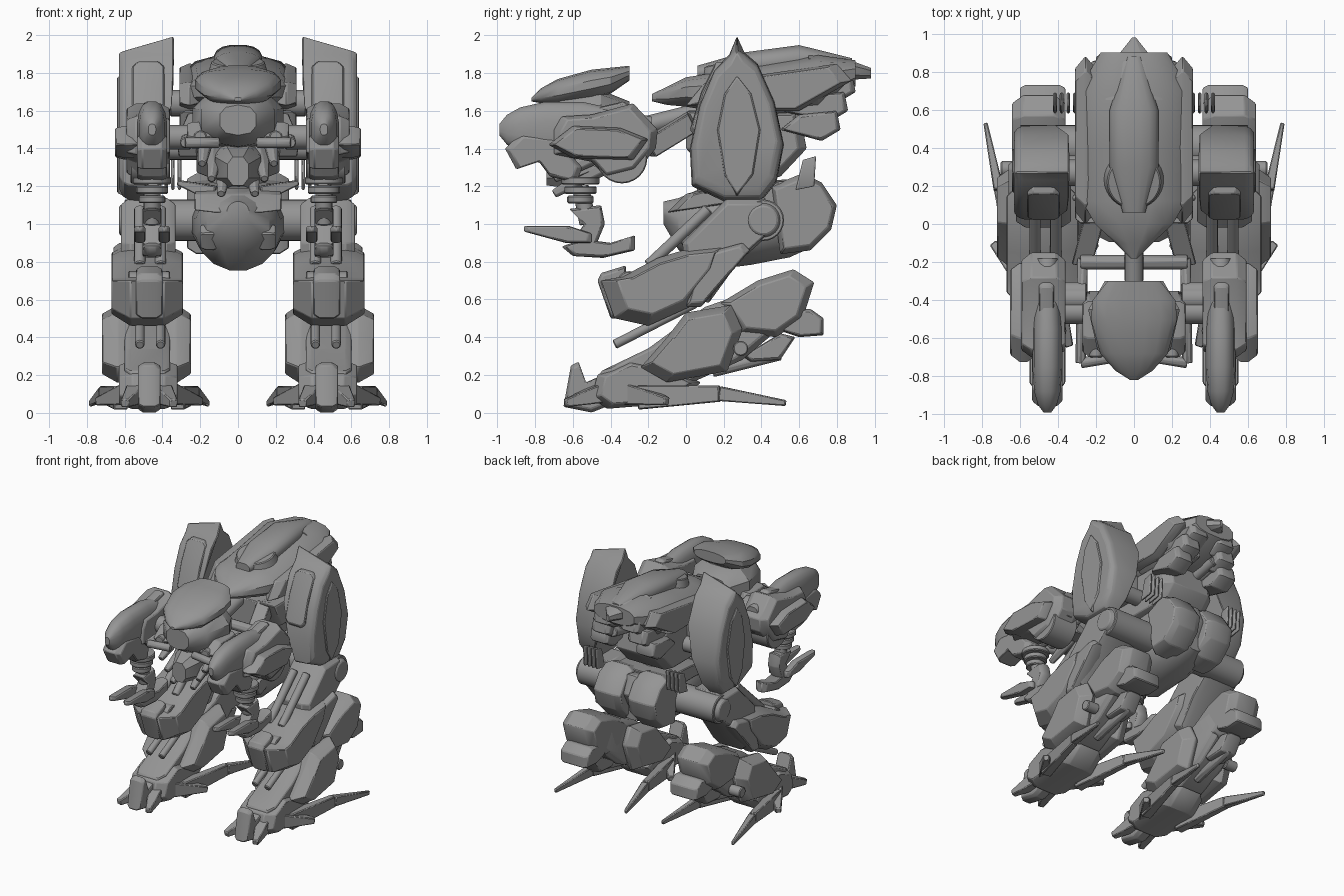
import bpy, bmesh, math
from mathutils import Vector, Matrix

cube = bpy.data.objects.get("Cube")
if cube:
    bpy.data.objects.remove(cube, do_unlink=True)

GREY = (.3, .3, .3, 1)
metal = bpy.data.materials.new("grey_metal")
metal.use_nodes = True
metal.diffuse_color = GREY
for node in metal.node_tree.nodes:
    if node.type == 'BSDF_PRINCIPLED':
        node.inputs["Base Color"].default_value = GREY


def finish(name, bm, mirror, bevel=.006):
    """Turn a bmesh into a shaded object, mirrored across x where asked."""
    bmesh.ops.recalc_face_normals(bm, faces=bm.faces)
    mesh = bpy.data.meshes.new(name)
    bm.to_mesh(mesh)
    bm.free()
    mesh.materials.append(metal)
    obj = bpy.data.objects.new(name, mesh)
    bpy.context.collection.objects.link(obj)
    bpy.ops.object.select_all(action='DESELECT')
    obj.select_set(True)
    bpy.context.view_layer.objects.active = obj
    bpy.ops.object.shade_smooth_by_angle(angle=math.radians(32))
    if mirror:
        obj.modifiers.new("mirror", 'MIRROR').use_mirror_merge = False
    if bevel:
        edge = obj.modifiers.new("soft_edges", 'BEVEL')
        edge.width = bevel
        edge.segments = 1
        edge.limit_method = 'ANGLE'


def skin(name, loops, mirror, bevel=.006):
    """Bridge a row of equal point loops and cap both ends."""
    bm = bmesh.new()
    rings = [[bm.verts.new(point) for point in loop] for loop in loops]
    count = len(rings[0])
    for a, b in zip(rings, rings[1:]):
        for i in range(count):
            j = (i + 1) % count
            bm.faces.new((a[i], a[j], b[j], b[i]))
    bm.faces.new(rings[0])
    bm.faces.new(rings[-1])
    finish(name, bm, mirror, bevel)


def prism(name, outline, rings, mirror=True, warp=Vector):
    """Sweep a side outline (y, z) along x; each ring is (x, scale)."""
    centre = sum((Vector(p) for p in outline), Vector((0, 0))) / len(outline)
    loops = []
    for x, scale in rings:
        flat = [centre.lerp(Vector(p), scale) for p in outline]
        loops.append([warp(Vector((x, p.x, p.y))) for p in flat])
    skin(name, loops, mirror)


def slab(name, outline, x0, x1, chamfer=.03, shrink=.86, mirror=True):
    """Side outline with chamfered flanks."""
    rings = [(x0, shrink), (x0 + chamfer, 1), (x1 - chamfer, 1), (x1, shrink)]
    prism(name, outline, rings, mirror)


def loft(name, stations, x=0, sides=16, power=.8, mirror=False):
    """Rounded hull along y; each station is (y, z, half width, half height)."""
    def bend(v):
        return math.copysign(abs(v) ** power, v)
    turns = [math.tau * (i + .5) / sides for i in range(sides)]
    loops = [[(x + w * bend(math.cos(t)), y, z + h * bend(math.sin(t))) for t in turns]
             for y, z, w, h in stations]
    skin(name, loops, mirror, 0)


def rod(name, start, end, r0, r1=None, sides=16, flat=1, mirror=True):
    """Round or square tapered bar between two points."""
    start, end = Vector(start), Vector(end)
    axis = end - start
    turn = axis.to_track_quat('Z', 'Y').to_matrix().to_4x4()
    place = Matrix.Translation((start + end) / 2) @ turn @ Matrix.Diagonal((flat, 1, 1, 1))
    if sides == 4:
        place = place @ Matrix.Rotation(math.pi / 4, 4, 'Z')
    bm = bmesh.new()
    bmesh.ops.create_cone(bm, cap_ends=True, segments=sides, radius1=r0,
                          radius2=r0 if r1 is None else r1, depth=axis.length, matrix=place)
    finish(name, bm, mirror)


def axle(name, centre, x0, x1, radius, end_radius=None):
    """Round bar lying along x through a side position (y, z)."""
    rod(name, (x0, *centre), (x1, *centre), radius, end_radius, sides=24)


# Upper body: hull, canopy, hatch and tail
loft("body_hull", [(-.18, 1.67, .02, .02), (-.1, 1.68, .1, .05), (0, 1.7, .21, .08),
                   (.12, 1.7, .28, .1), (.4, 1.7, .29, .15), (.7, 1.74, .3, .16),
                   (.9, 1.8, .18, .07)], sides=12)
loft("body_canopy", [(.06, 1.8, .06, .04), (.3, 1.84, .13, .07), (.6, 1.87, .13, .08),
                     (.88, 1.85, .04, .03)])
rod("top_hatch", (0, .24, 1.76), (0, .22, 1.86), .17, .14, sides=32, mirror=False)
loft("tail_spike", [(.65, 1.85, .16, .06), (.85, 1.82, .12, .06), (.98, 1.8, .01, .03)], sides=8)
slab("hull_side_armour", [(0, 1.63), (.1, 1.75), (.8, 1.85), (.88, 1.76), (.6, 1.6), (.3, 1.6)],
     .2, .31, .05)
for i in range(3):
    drop, inward = .1 * i, .04 * i
    slab("tail_feather", [(.5, 1.7 - drop), (.6, 1.78 - drop), (.88 - inward, 1.8 - drop),
                          (.9 - inward, 1.7 - drop), (.8 - inward, 1.64 - drop)],
         .04 + inward, .2 + inward)
    rod("exhaust_pipe", (.08 + inward, .3, 1.5), (.08 + inward, .8, 1.6), .035)
slab("chest", [(0, 1.6), (.6, 1.6), (.64, 1.4), (.5, 1.25), (.15, 1.25), (0, 1.4)],
     -.22, .22, .06, mirror=False)
slab("chest_side_block", [(0, 1.6), (.3, 1.6), (.3, 1.4), (.1, 1.4)], .16, .31)
axle("shoulder_axle", (.27, 1.64), .15, .36, .07)
axle("shield_hinge", (.3, 1.4), .2, .42, .06)
rod("waist", (0, .35, 1.1), (0, .3, 1.3), .17, .14, mirror=False)

# Shoulder shields
LEAF = [(.27, 2), (.23, 1.9), (.15, 1.82), (.07, 1.63), (.02, 1.4), (.03, 1.2), (.2, 1.12),
        (.4, 1.12), (.48, 1.22), (.52, 1.42), (.47, 1.65), (.38, 1.85), (.31, 1.91)]


def trim_shield(p):
    """Narrow the lower inside and slope the top down towards the outside."""
    inner = .34 + max(0, 1.65 - p.z) * .3
    return Vector((max(p.x, inner), p.y, min(p.z, 2.1 - .3 * p.x)))


prism("shoulder_shield", LEAF, [(.34, 1), (.58, .98), (.61, .94), (.63, .84)], warp=trim_shield)
prism("shield_face_plate", [(.27, 1.8), (.2, 1.7), (.16, 1.5), (.2, 1.25), (.27, 1.14),
                            (.36, 1.25), (.4, 1.5), (.35, 1.7)], [(.6, 1), (.64, .94)])
slab("shield_front_plate", [(.02, 1.5), (.08, 1.7), (.16, 1.86), (.2, 1.86), (.1, 1.4)], .39, .56)

# Head pod, its frame and the neck
loft("head_visor", [(-.82, 1.66, .02, .01), (-.77, 1.68, .1, .04), (-.68, 1.7, .18, .07),
                    (-.5, 1.74, .23, .08), (-.4, 1.76, .22, .07), (-.3, 1.8, .14, .04)])
loft("head_core", [(-.76, 1.55, .1, .08), (-.66, 1.55, .2, .14), (-.45, 1.55, .25, .16),
                   (-.3, 1.55, .16, .1)], sides=10)
slab("head_side_pod", [(-.7, 1.46), (-.6, 1.54), (-.4, 1.54), (-.35, 1.4), (-.6, 1.4)], .13, .27)
rod("head_lamp", (.2, -.6, 1.46), (.2, -.7, 1.46), .035)
loft("jaw", [(-.74, 1.28, .06, .08), (-.6, 1.3, .13, .12), (-.3, 1.4, .1, .08)], sides=8)
for i in range(3):
    x, z = .07 + .05 * i, 1.16 + .08 * i
    rod("jaw_fang", (x, -.45, z + .14), (x + .02, -.7, z), .05, .025, sides=6)
FRAME_CORNER = (.28, -.73, 1.43)
rod("frame_side_bar", (.27, -.18, 1.47), FRAME_CORNER, .03, sides=8)
rod("frame_front_bar", FRAME_CORNER, (.1, -.7, 1.43), .03, sides=8)
rod("frame_cross_bar", (-.28, -.2, 1.48), (.28, -.2, 1.48), .04, sides=8, mirror=False)
rod("neck", (0, -.3, 1.5), (0, .1, 1.6), .05, mirror=False)
rod("arm_strut", (.27, -.2, 1.4), (.2, .06, 1.56), .075, sides=4)
for i in range(4):
    axle("arm_coupling", (-.46 + .035 * i, 1.46), .25, .42, .05 if i % 2 else .065)

# Arms
ARM_X = .455
loft("forearm_nose", [(-.99, 1.5, .02, .03), (-.95, 1.5, .05, .08), (-.88, 1.5, .07, .12),
                      (-.75, 1.5, .08, .15), (-.55, 1.5, .08, .15), (-.18, 1.47, .06, .1)],
     x=ARM_X, mirror=True)
slab("forearm_jaw", [(-.96, 1.4), (-.88, 1.48), (-.7, 1.46), (-.55, 1.3), (-.58, 1.22),
                     (-.72, 1.25), (-.78, 1.33), (-.9, 1.29)], ARM_X - .08, ARM_X + .08)
slab("arm_nacelle", [(-.7, 1.5), (-.66, 1.57), (-.5, 1.58), (-.28, 1.64), (-.15, 1.5), (-.16, 1.4),
                     (-.26, 1.28), (-.42, 1.24), (-.5, 1.33), (-.7, 1.37)], .36, .59, .05)
slab("arm_outer_plate", [(-.73, 1.42), (-.6, 1.52), (-.35, 1.51), (-.2, 1.45), (-.28, 1.34),
                         (-.6, 1.35)], .51, .65, .05)
axle("arm_wheel", (-.34, 1.35), .36, .57, .135)
slab("arm_top_fin", [(-.55, 1.6), (-.33, 1.65), (-.22, 1.56), (-.4, 1.55)], .42, .5, .02)

# Hands
for i in range(3):
    z = 1.25 - .05 * i
    rod("wrist_ring", (ARM_X, -.56, z), (ARM_X, -.56, z - .04), .1 - .015 * i)
rod("wrist_post", (ARM_X, -.56, 1.2), (ARM_X, -.52, 1), .045)
slab("palm", [(-.62, 1.08), (-.45, 1.1), (-.43, 1), (-.48, .88), (-.62, .88), (-.54, 1)],
     ARM_X - .05, ARM_X + .05)
for x in (.36, .49):
    slab("front_claw", [(-.86, .96), (-.86, .99), (-.62, .99), (-.5, .95), (-.5, .9), (-.64, .9)],
         x, x + .06, .02)
slab("rear_claw", [(-.66, .88), (-.55, .92), (-.4, .9), (-.27, .94), (-.27, .86), (-.44, .82),
                   (-.6, .83)], ARM_X - .05, ARM_X + .05)

# Pelvis and hips
loft("pelvis_bowl", [(-.12, 1.06, .06, .06), (-.04, 1, .17, .14), (.12, .98, .23, .23),
                     (.35, 1, .25, .22), (.55, 1, .22, .18), (.68, 1, .12, .12)], power=1)
slab("pelvis_collar", [(-.1, 1.06), (0, 1.16), (.25, 1.22), (.6, 1.24), (.6, 1.1), (.2, 1.1)],
     -.23, .23, .1, mirror=False)
rod("pelvis_wing", (.12, .1, 1.16), (.32, .14, 1.22), .06, .02, sides=4)
slab("pelvis_rear_block", [(.45, 1.2), (.62, 1.27), (.72, 1.22), (.8, 1.1), (.77, .97), (.66, .86),
                           (.5, .84)], .03, .27, .05)
slab("pelvis_rear_spine", [(.5, 1.2), (.68, 1.24), (.74, 1.1), (.66, .95), (.5, .9)],
     -.06, .06, mirror=False)
slab("pelvis_cheek", [(-.06, .95), (0, 1), (.1, 1), (.1, .9), (0, .86)], .1, .2)
HIP = (.41, 1.02)
axle("hip_barrel", HIP, .15, .6, .11)
axle("hip_cap", HIP, .58, .63, .1, .075)
for i in range(4):
    x = .3 + .035 * i
    slab("radiator_fin", [(.58, 1.18), (.62, 1.34), (.69, 1.36), (.68, 1.2)], x, x + .02, .004)

# Thighs and knees
LEG_X = .47
slab("thigh_upper", [(.46, .96), (.42, 1.14), (.22, 1.14), (-.02, .9), (.02, .62), (.12, .58),
                     (.28, .8)], .33, .62, .05)
slab("thigh_armour", [(-.45, .7), (-.38, .5), (-.2, .46), (.02, .56), (.2, .78), (.24, .9),
                      (.05, .88), (-.15, .82), (-.34, .72)], .29, .67, .1, .74)
slab("thigh_outer_plate", [(0, .56), (.08, .56), (.22, .72), (.34, .86), (.3, .9), (.08, .84)],
     .55, .66)
slab("knee_guard", [(-.47, .7), (-.45, .74), (-.32, .78), (-.3, .5), (-.4, .5)], .4, .54)
axle("knee_pin", (-.3, .68), .36, .58, .07)
for x in (LEG_X - .06, LEG_X + .05):
    rod("thigh_piston", (x, -.2, .78), (x, .12, 1.08), .03)
    rod("shin_piston", (x, -.38, .36), (x, .05, .58), .025)

# Lower legs
slab("shin_core", [(-.48, .1), (-.45, .22), (-.2, .34), (.1, .56), (.45, .68), (.56, .5), (.3, .28),
                   (-.1, .1)], .36, .6)
SHELL = [(-.24, .24), (-.1, .4), (0, .53), (.24, .57), (.3, .44), (.22, .22), (-.1, .16)]
slab("shin_outer_armour", SHELL, .55, .72, .08, .78)
slab("shin_inner_armour", SHELL, .25, .41, .07, .78)
slab("calf_block", [(.18, .58), (.38, .7), (.57, .76), (.68, .69), (.62, .5), (.48, .4), (.28, .42)],
     .36, .64, .06, .8)
slab("heel_block", [(.5, .54), (.66, .55), (.73, .5), (.73, .41), (.6, .4), (.48, .44)], .36, .6)
slab("heel_fairing", [(.3, .3), (.34, .27), (.5, .28), (.58, .4), (.5, .42)], .4, .54)
rod("heel_strut", (LEG_X, .14, .22), (LEG_X, .5, .31), .035, sides=8)
axle("ankle_bolt", (.29, .34), .6, .7, .04)

# Feet and toes
slab("foot_shell", [(-.5, .08), (-.47, .2), (-.3, .28), (-.1, .24), (.08, .16), (-.05, .05),
                    (-.42, .02)], .32, .63, .07, .8)
for side in (-1, 1):
    def toe_point(spread, y, z):
        return LEG_X + side * spread, y, z
    heel = toe_point(.24, .18, .1)
    rod("front_side_toe", toe_point(.07, -.46, .1), toe_point(.13, -.64, .05), .07, .03, sides=4)
    rod("rear_toe_base", toe_point(.15, -.25, .08), heel, .09, .06, sides=4, flat=.6)
    rod("rear_toe_tip", heel, toe_point(.31, .53, .05), .055, .022, sides=4, flat=.7)
    rod("toe_flare", toe_point(.1, -.3, .1), toe_point(.27, -.1, .06), .08, .03, sides=4)
slab("front_middle_toe", [(-.65, .03), (-.61, .25), (-.57, .27), (-.53, .16), (-.44, .2), (-.4, .04),
                          (-.5, 0)], LEG_X - .06, LEG_X + .06)
